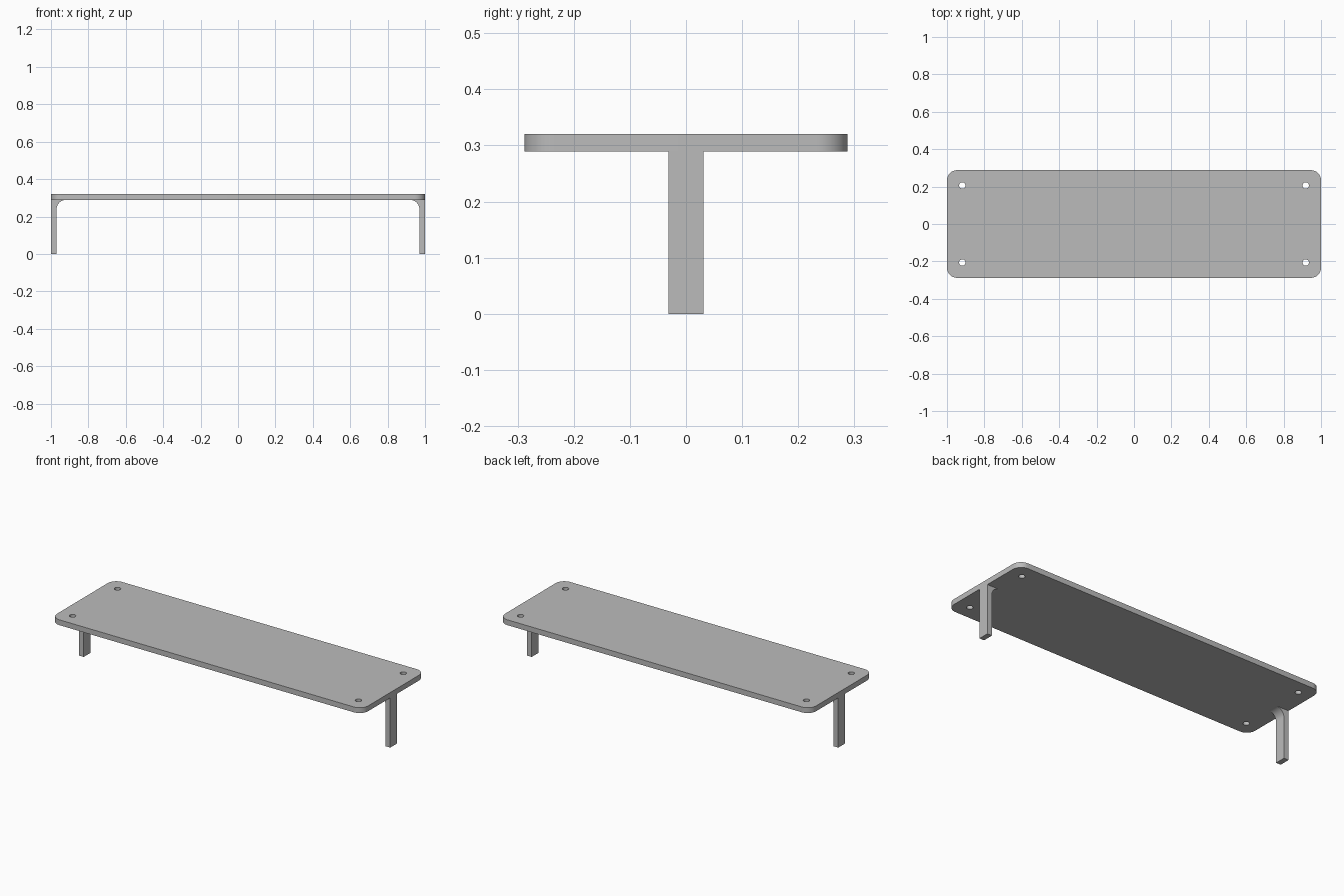
import bpy
import bmesh
from math import sin, cos, pi
from mathutils import Vector

old = bpy.data.objects.get("Cube")
if old:
    bpy.data.objects.remove(old, do_unlink=True)

HALF_X, HALF_Y = 1.0, 0.288
TOP, UNDER = 0.32, 0.289
CORNER = 0.055
LEG_T, LEG_W, FILLET = 0.03, 0.062, 0.05
HOLE_INSET, HOLE_R = 0.082, 0.017

grey = bpy.data.materials.new("grey metal")
grey.use_nodes = True
colour = (0.5, 0.5, 0.5, 1)
grey.diffuse_color = colour
grey.node_tree.nodes["Principled BSDF"].inputs["Base Color"].default_value = colour


def arc(cx, cy, r, start, end, steps):
    return [(cx + r * cos(start + (end - start) * i / steps),
             cy + r * sin(start + (end - start) * i / steps))
            for i in range(steps + 1)]


def extrude(name, points, offset):
    """Solid made by sweeping a closed 3D outline along an offset."""
    bm = bmesh.new()
    face = bm.faces.new([bm.verts.new(p) for p in points])
    swept = bmesh.ops.extrude_face_region(bm, geom=[face])["geom"]
    verts = [g for g in swept if isinstance(g, bmesh.types.BMVert)]
    bmesh.ops.translate(bm, verts=verts, vec=Vector(offset))
    bmesh.ops.recalc_face_normals(bm, faces=bm.faces)
    mesh = bpy.data.meshes.new(name)
    bm.to_mesh(mesh)
    bm.free()
    mesh.materials.append(grey)
    obj = bpy.data.objects.new(name, mesh)
    bpy.context.collection.objects.link(obj)
    return obj


def activate(obj):
    bpy.ops.object.select_all(action='DESELECT')
    obj.select_set(True)
    bpy.context.view_layer.objects.active = obj


# Top plate with rounded corners
outline = []
for k, (sx, sy) in enumerate([(1, 1), (-1, 1), (-1, -1), (1, -1)]):
    outline += arc(sx * (HALF_X - CORNER), sy * (HALF_Y - CORNER), CORNER,
                   k * pi / 2, (k + 1) * pi / 2, 12)
plate = extrude("top_plate", [(x, y, UNDER) for x, y in outline], (0, 0, TOP - UNDER))

# Screw holes through the four corners
for sx in (-1, 1):
    for sy in (-1, 1):
        ring = arc(sx * (HALF_X - HOLE_INSET), sy * (HALF_Y - HOLE_INSET),
                   HOLE_R, 0, 2 * pi, 24)[:-1]
        cutter = extrude("hole_cutter", [(x, y, UNDER - 0.1) for x, y in ring], (0, 0, 0.3))
        cutter.hide_render = True
        hole = plate.modifiers.new("hole", 'BOOLEAN')
        hole.operation = 'DIFFERENCE'
        hole.solver = 'EXACT'
        hole.object = cutter
        activate(plate)
        bpy.ops.object.modifier_apply(modifier=hole.name)
        bpy.data.objects.remove(cutter, do_unlink=True)

# Legs, flush with the plate ends and filleted into its underside
inner = HALF_X - LEG_T
profile = [(inner, 0), (HALF_X, 0), (HALF_X, UNDER)]
profile += arc(inner - FILLET, UNDER - FILLET, FILLET, pi / 2, 0, 12)
legs = [extrude(name, [(s * x, -LEG_W / 2, z) for x, z in profile], (0, LEG_W, 0))
        for name, s in (("left_leg", 1), ("right_leg", -1))]

for part in [plate] + legs:
    activate(part)
    bpy.ops.object.shade_smooth_by_angle()
